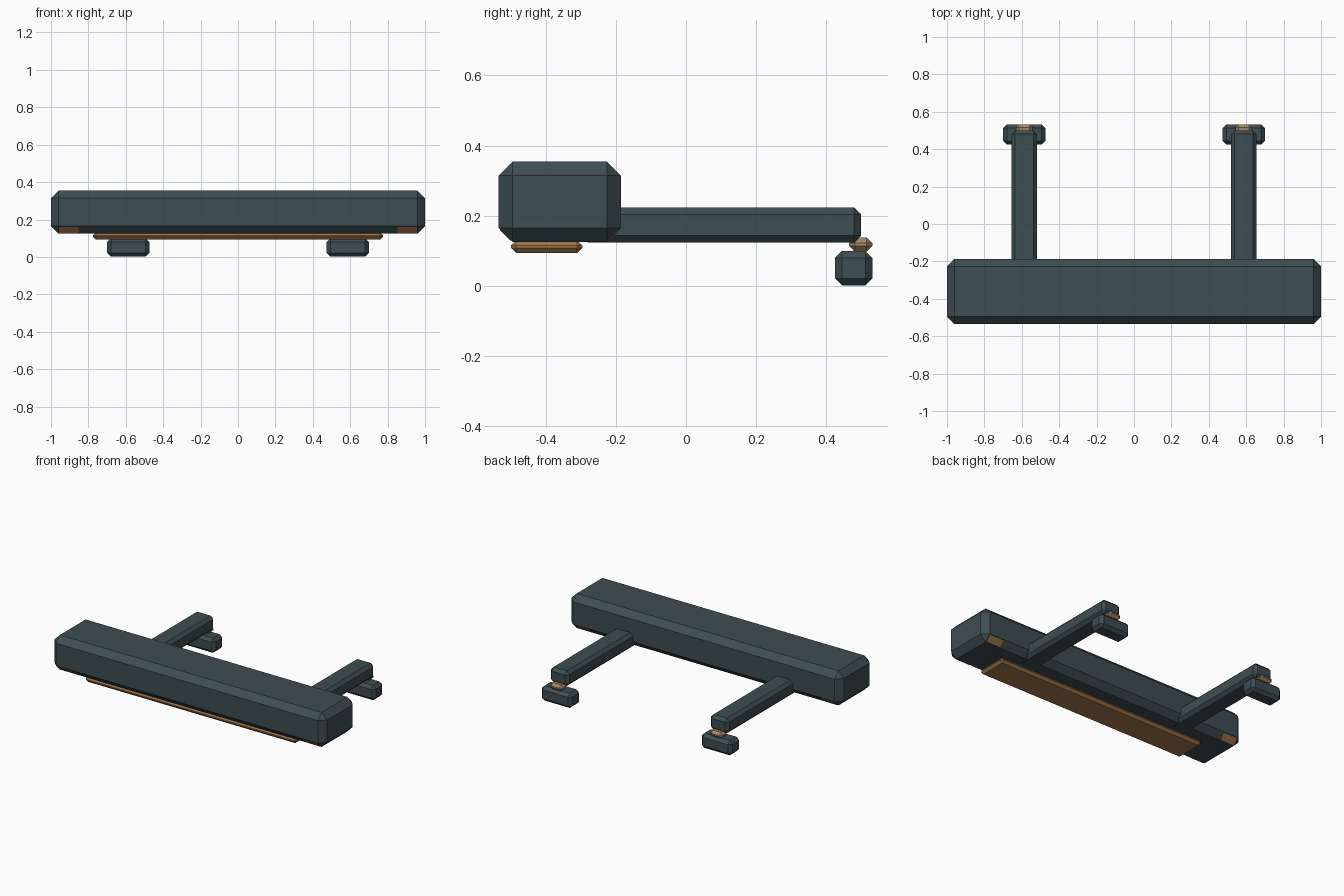
import bpy, bmesh, math
from mathutils import Vector

cube = bpy.data.objects.get("Cube")
if cube:
    bpy.data.objects.remove(cube, do_unlink=True)


def make_material(name, rgb):
    mat = bpy.data.materials.new(name)
    mat.use_nodes = True
    color = (*rgb, 1.0)
    mat.diffuse_color = color
    mat.node_tree.nodes["Principled BSDF"].inputs["Base Color"].default_value = color
    return mat


slate = make_material("dark_slate", (0.048, 0.074, 0.084))
copper = make_material("copper", (0.37, 0.185, 0.07))
tan = make_material("pale_tan", (0.38, 0.25, 0.14))


def chamfered_box(name, low, high, chamfer, mat):
    """Box between two corners with flat chamfers on every edge."""
    low, high = Vector(low), Vector(high)
    bm = bmesh.new()
    bmesh.ops.create_cube(bm, size=1)
    bmesh.ops.scale(bm, vec=high - low, verts=bm.verts)
    if chamfer:
        bmesh.ops.bevel(bm, geom=bm.edges[:], offset=chamfer, segments=1,
                        affect='EDGES', profile=0.5)
    mesh = bpy.data.meshes.new(name)
    bm.to_mesh(mesh)
    bm.free()
    mesh.materials.append(mat)
    obj = bpy.data.objects.new(name, mesh)
    obj.location = (low + high) / 2
    bpy.context.collection.objects.link(obj)
    return obj


# Main beam and the strip beneath it
chamfered_box("beam", (-1, -0.535, 0.125), (1, -0.186, 0.354), 0.04, slate)
chamfered_box("under_strip", (-0.775, -0.5, 0.093), (0.775, -0.296, 0.13), 0.015, copper)

for side, label in ((1, "left"), (-1, "right")):
    def mirrored_box(name, x, width, y, z, chamfer, mat):
        cx = side * x
        return chamfered_box(f"{label}_{name}", (cx - width / 2, y[0], z[0]),
                             (cx + width / 2, y[1], z[1]), chamfer, mat)

    # Arm, pin and foot
    mirrored_box("arm", 0.587, 0.137, (-0.3, 0.5), (0.123, 0.223), 0.02, slate)
    mirrored_box("pin", 0.587, 0.09, (0.466, 0.532), (0.097, 0.138), 0.016, tan)
    mirrored_box("foot", 0.587, 0.225, (0.425, 0.532), (0.001, 0.099), 0.02, slate)

    # Thin plates on the lower chamfers of the beam
    for y, tilt, place in ((-0.515, -1, "front"), (-0.206, 1, "back")):
        plate = mirrored_box(f"{place}_plate", 0.905, 0.105,
                             (y - 0.022, y + 0.022), (0.143, 0.147), 0, copper)
        plate.rotation_euler.x = tilt * math.radians(45)
